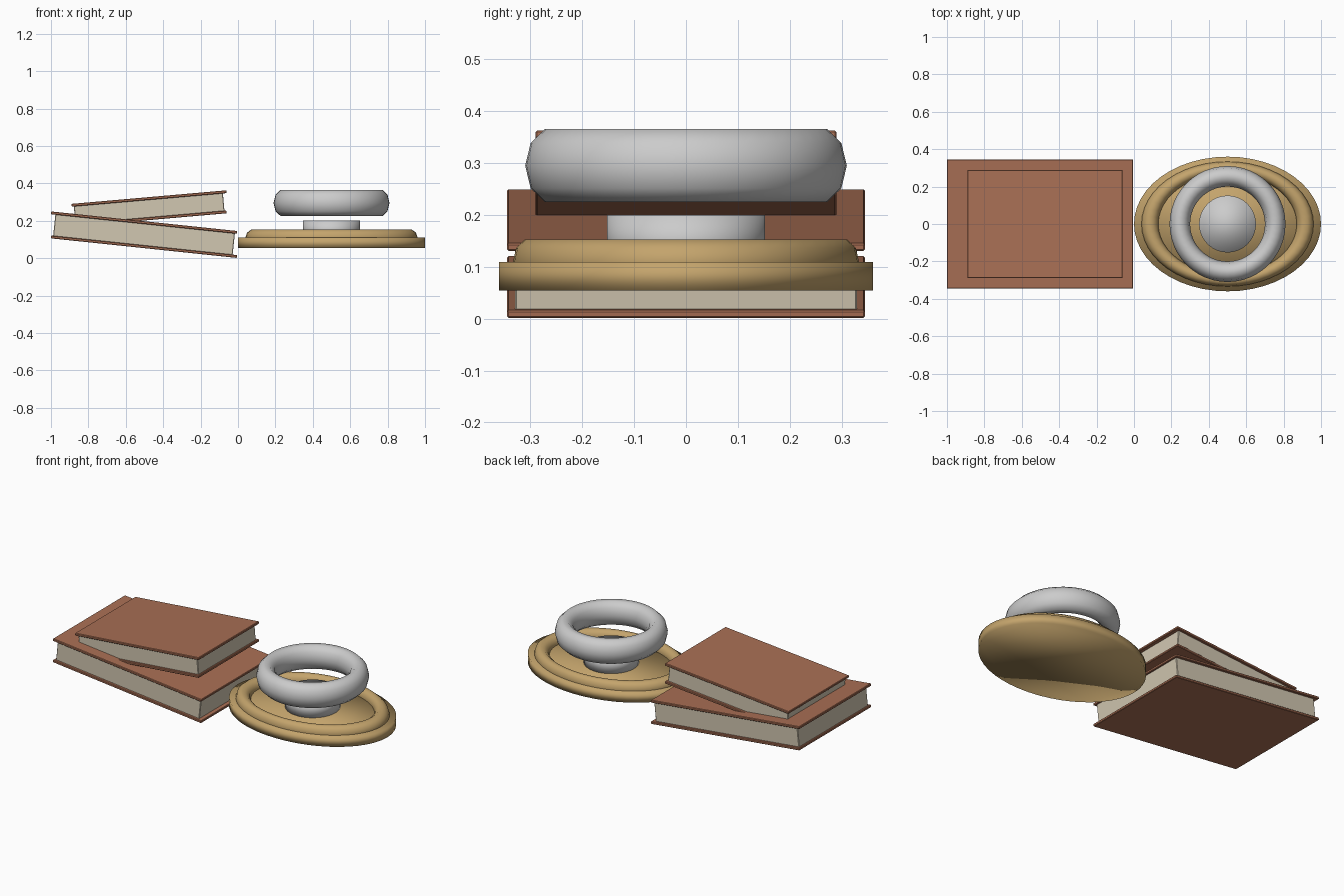
import bpy, bmesh
from math import radians, sin, cos, tau

if "Cube" in bpy.data.objects:
    bpy.data.objects.remove(bpy.data.objects["Cube"])


def material(name, rgb):
    m = bpy.data.materials.new(name)
    m.diffuse_color = (*rgb, 1)
    m.use_nodes = True
    m.node_tree.nodes["Principled BSDF"].inputs["Base Color"].default_value = m.diffuse_color
    return m


leather = material("leather", (0.40, 0.16, 0.09))
paper = material("paper", (0.64, 0.57, 0.44))
brass = material("brass", (0.55, 0.37, 0.15))


def finish(bm, name, mat=None, smooth=False):
    bmesh.ops.recalc_face_normals(bm, faces=bm.faces)
    for f in bm.faces:
        f.smooth = smooth
    me = bpy.data.meshes.new(name)
    bm.to_mesh(me)
    bm.free()
    ob = bpy.data.objects.new(name, me)
    bpy.context.collection.objects.link(ob)
    if mat:
        me.materials.append(mat)
    return ob


def slab(name, centre, size, tilt, mat):
    bm = bmesh.new()
    bmesh.ops.create_cube(bm, size=1)
    bmesh.ops.scale(bm, vec=size, verts=bm.verts)
    ob = finish(bm, name, mat)
    ob.location = centre
    ob.rotation_euler.y = radians(tilt)
    mod = ob.modifiers.new("soft_edges", 'BEVEL')
    mod.width = 0.003
    mod.segments = 1
    return ob


def disc(name, centre, radius, height, squash=1, mat=None, sides=48):
    bm = bmesh.new()
    bmesh.ops.create_cone(bm, cap_ends=True, segments=sides, radius1=radius,
                          radius2=radius, depth=height)
    bmesh.ops.scale(bm, vec=(1, squash, 1), verts=bm.verts)
    ob = finish(bm, name, mat, True)
    ob.location = centre
    return ob


def ring(name, centre, major, minor, height, squash=1, mat=None, sides=48, tube=10):
    bm = bmesh.new()
    rows = []
    for i in range(sides):
        a = tau * i / sides
        row = []
        for j in range(tube):
            b = tau * j / tube
            r = major + minor * cos(b)
            row.append(bm.verts.new((r * cos(a), squash * r * sin(a), height * sin(b))))
        rows.append(row)
    for i in range(sides):
        p, q = rows[i], rows[(i + 1) % sides]
        for j in range(tube):
            k = (j + 1) % tube
            bm.faces.new((p[j], q[j], q[k], p[k]))
    ob = finish(bm, name, mat, True)
    ob.location = centre
    return ob


# Two leaning books: x centre, length, width, tilt, z of lower cover / pages / upper cover
books = [("lower_book", -0.5025, 1.0, 0.69, 6, (0.061, 0.126, 0.190), 0.12, (0.965, 0.66)),
         ("upper_book", -0.475, 0.832, 0.58, -5, (0.211, 0.265, 0.319), 0.10, (0.80, 0.55))]
for name, x, length, width, tilt, zs, block, inner in books:
    slab(name + "_bottom_cover", (x, 0, zs[0]), (length, width, 0.015), tilt, leather)
    slab(name + "_pages", (x, 0, zs[1]), (inner[0], inner[1], block), tilt, paper)
    slab(name + "_top_cover", (x, 0, zs[2]), (length, width, 0.015), tilt, leather)

# Oval brass tray with raised rim
disc("tray_base", (0.5, 0, 0.082), 0.5, 0.055, 0.72, brass)
ring("tray_rim", (0.5, 0, 0.11), 0.415, 0.045, 0.045, 0.725, brass)

# Grey pedestal and the ring hovering above it
disc("pedestal", (0.5, 0, 0.15), 0.152, 0.10)
ring("grey_ring", (0.5, 0, 0.295), 0.255, 0.055, 0.074)
